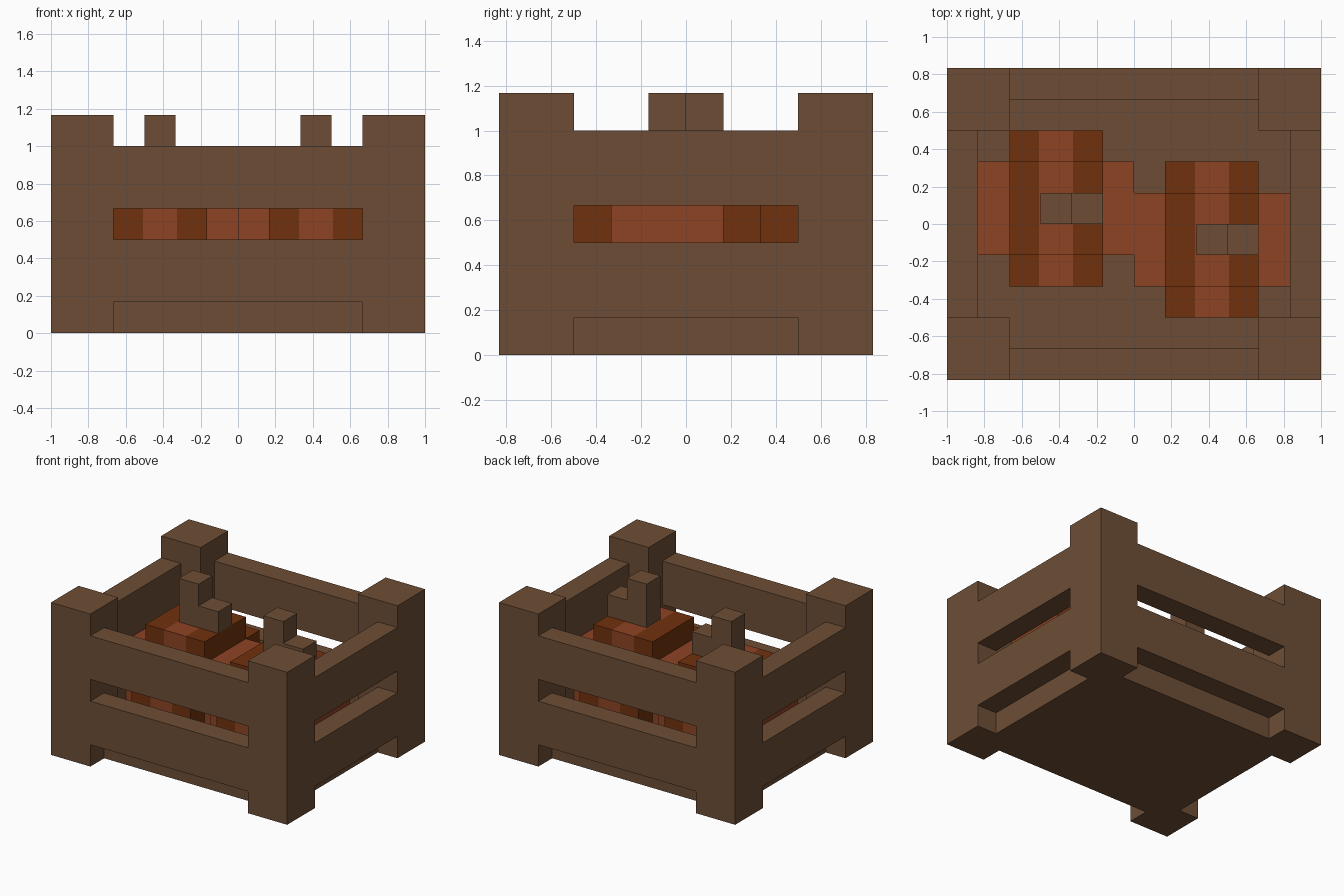
import bpy
import bmesh
from mathutils import Vector

U = 1 / 6  # one grid block

default = bpy.data.objects.get("Cube")
if default:
    bpy.data.objects.remove(default, do_unlink=True)


def material(name, rgb):
    mat = bpy.data.materials.new(name)
    mat.use_nodes = True
    mat.diffuse_color = (*rgb, 1)
    mat.node_tree.nodes["Principled BSDF"].inputs["Base Color"].default_value = (*rgb, 1)
    return mat


wood = material("brown wood", (0.155, 0.076, 0.036))
dark = material("dark orange rind", (0.165, 0.031, 0.004))
light = material("light orange rind", (0.27, 0.056, 0.017))


def box(name, low, high, mat, stripe=None):
    """Box between two corners in blocks; stripe is the half width of a light band."""
    low, high = Vector(low), Vector(high)
    centre, size = (low + high) / 2, high - low
    bm = bmesh.new()
    bmesh.ops.create_cube(bm, size=1)
    bmesh.ops.scale(bm, vec=size * U, verts=bm.verts)
    mesh = bpy.data.meshes.new(name)
    mesh.materials.append(mat)
    if stripe:
        mesh.materials.append(light)
        for side in (-1, 1):
            bmesh.ops.bisect_plane(bm, geom=bm.verts[:] + bm.edges[:] + bm.faces[:],
                                   plane_co=(side * stripe * U, 0, 0), plane_no=(1, 0, 0))
        for face in bm.faces:
            face.material_index = int(abs(face.calc_center_median().x) < stripe * U)
    bm.to_mesh(mesh)
    bm.free()
    obj = bpy.data.objects.new(name, mesh)
    obj.location = centre * U
    bpy.context.collection.objects.link(obj)
    return obj


# Crate floor
box("crate_floor", (-5, -4, 0), (5, 4, 1), wood)

# Corner posts
for sx, xname in ((-1, "right"), (1, "left")):
    for sy, yname in ((-1, "front"), (1, "back")):
        box(f"{yname}_{xname}_post", (sx * 5 - 1, sy * 4 - 1, 0),
            (sx * 5 + 1, sy * 4 + 1, 7), wood)

# Two rows of planks on every side
for row, z in (("lower", 1), ("upper", 4)):
    for s, yname, xname in ((-1, "front", "right"), (1, "back", "left")):
        box(f"{yname}_{row}_plank", (-4, s * 4.5 - 0.5, z), (4, s * 4.5 + 0.5, z + 2), wood)
        box(f"{xname}_{row}_plank", (s * 5.5 - 0.5, -3, z), (s * 5.5 + 0.5, 3, z + 2), wood)


# Pumpkins: crossed blocks with a striped middle and a stepped stem
def pumpkin(name, x, y):
    def part(label, low, high, mat, stripe=None):
        offset = Vector((x, y, 0))
        box(f"{name}_pumpkin_{label}", Vector(low) + offset, Vector(high) + offset, mat, stripe)

    part("long_body", (-1.5, -2.5, 1), (1.5, 2.5, 4), dark, 0.55)
    part("crown", (-1.5, -1.5, 4), (1.5, 1.5, 5), dark, 0.55)
    for s, side in ((-1, "right"), (1, "left")):
        part(f"{side}_bulge", (s * 2 - 0.5, -1.5, 1), (s * 2 + 0.5, 1.5, 4), light)
    part("tall_stem", (-0.5, -0.5, 5), (0.5, 0.5, 7), wood)
    part("short_stem", (0.5, -0.5, 5), (1.5, 0.5, 6), wood)


pumpkin("left", 2.5, -0.5)
pumpkin("right", -2.5, 0.5)
